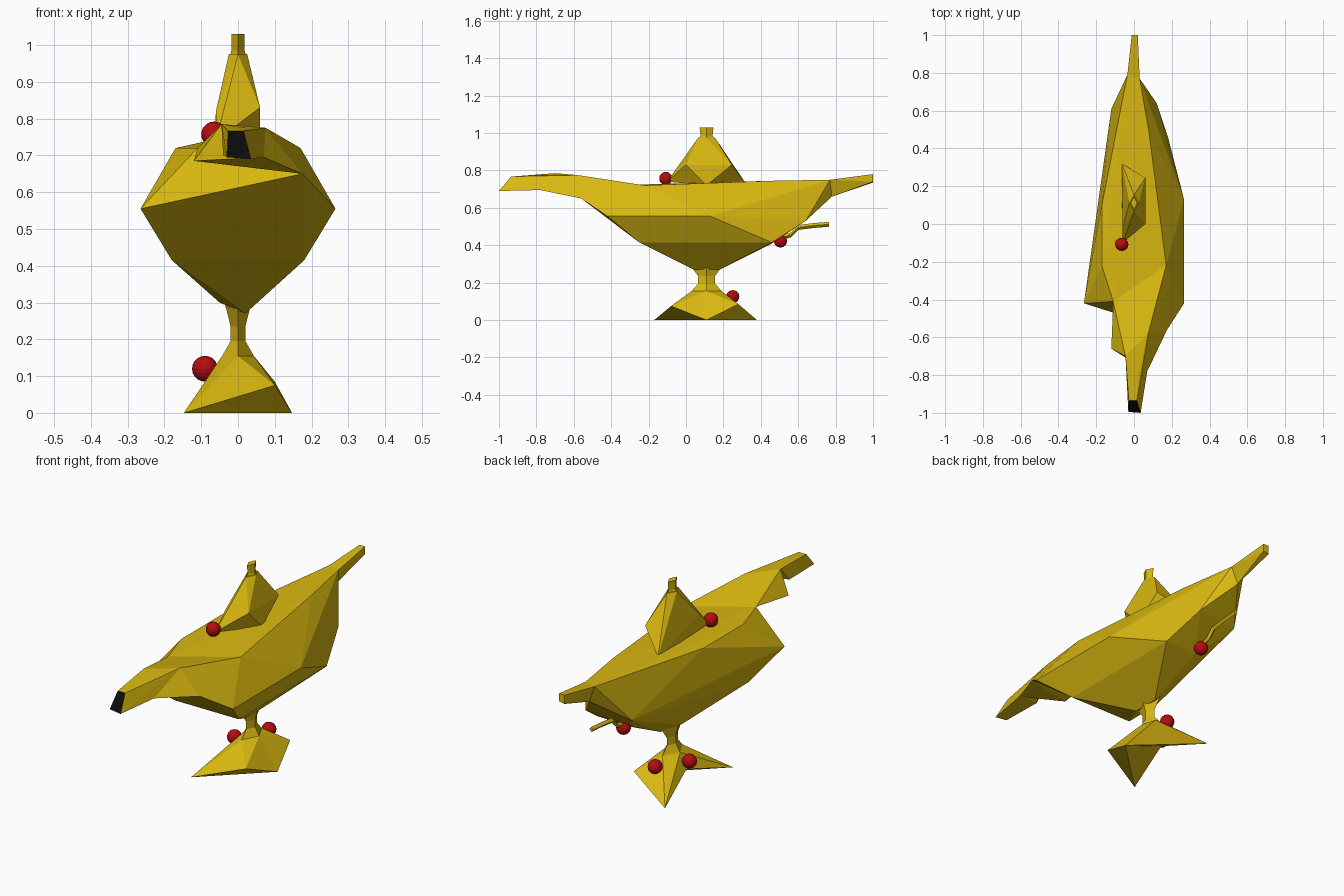
import bpy, bmesh, math
from mathutils import Vector

if "Cube" in bpy.data.objects:
    bpy.data.objects.remove(bpy.data.objects["Cube"])


def material(name, rgb):
    m = bpy.data.materials.new(name)
    m.diffuse_color = (*rgb, 1)
    m.use_nodes = True
    m.node_tree.nodes["Principled BSDF"].inputs["Base Color"].default_value = m.diffuse_color
    return m


gold = material("gold", (0.70, 0.48, 0.005))
red = material("red gem", (0.46, 0.004, 0.005))
black = material("black opening", (0.003, 0.003, 0.003))


def finish(name, bm, *mats):
    bmesh.ops.recalc_face_normals(bm, faces=bm.faces[:])
    me = bpy.data.meshes.new(name)
    bm.to_mesh(me)
    bm.free()
    for m in mats:
        me.materials.append(m)
    ob = bpy.data.objects.new(name, me)
    bpy.context.collection.objects.link(ob)
    return ob


def hull(name, points, *mats):
    """Faceted solid wrapped around a few corner points."""
    bm = bmesh.new()
    for p in points:
        bm.verts.new(p)
    res = bmesh.ops.convex_hull(bm, input=bm.verts[:])
    loose = {g for g in res["geom_interior"] + res["geom_unused"]
             if isinstance(g, bmesh.types.BMVert)}
    bmesh.ops.delete(bm, geom=list(loose), context='VERTS')
    return finish(name, bm, *(mats or (gold,)))


def diamond(z, rx, ry, y=0.11):
    return [(rx, y, z), (0, y + ry, z), (-rx, y, z), (0, y - ry, z)]


def loft(name, rings):
    """Skin a stack of rings with equal counts and close both ends."""
    bm = bmesh.new()
    vs = [[bm.verts.new(p) for p in r] for r in rings]
    n = len(vs[0])
    for a, b in zip(vs, vs[1:]):
        for i in range(n):
            j = (i + 1) % n
            bm.faces.new((a[i], a[j], b[j], b[i]))
    bm.faces.new(vs[0][::-1])
    bm.faces.new(vs[-1])
    return finish(name, bm, gold)


# Foot: two wedges meeting at a notch on the left side
collar = diamond(0.155, 0.043, 0.08)
notch, corner = (-0.08, 0.11, 0.08), (0.147, 0.11, 0)
hull("foot_front", collar + [notch, corner, (-0.147, -0.17, 0), (0.1, -0.08, 0.075)])
hull("foot_back", collar + [notch, corner, (-0.147, 0.38, 0), (0.1, 0.28, 0.085)])

# Stem
loft("stem", [collar, diamond(0.195, 0.02, 0.045), diamond(0.235, 0.02, 0.045),
              diamond(0.275, 0.03, 0.075), diamond(0.31, 0.04, 0.1)])

# Bowl
shoulder_l, shoulder_r = (-0.17, -0.22, 0.72), (0.17, -0.22, 0.72)
throat_l, throat_r = (-0.11, -0.41, 0.72), (0.175, -0.56, 0.65)
tail_r, tail_l = (0.03, 0.77, 0.75), (-0.035, 0.79, 0.75)
tail_low = (0, 0.78, 0.66)
hull("bowl", [
    shoulder_l, shoulder_r, throat_l, throat_r, tail_r, tail_l, tail_low,
    (-0.17, 0.10, 0.72), (0.08, 0.48, 0.745),
    (-0.265, -0.42, 0.555), (0.265, -0.42, 0.555), (0.265, 0.13, 0.555),
    (0.12, 0.64, 0.53), (-0.12, 0.61, 0.53),
    (-0.18, -0.25, 0.415), (0.18, -0.25, 0.415), (0.18, 0.46, 0.415), (0, 0.46, 0.41),
    (-0.05, 0.11, 0.30), (0.02, 0.04, 0.27), (0.02, 0.18, 0.27)])

# Tail point
hull("tail", [tail_r, tail_l, tail_low, (0.02, 1, 0.74), (-0.012, 1, 0.735),
              (0.02, 1, 0.78), (-0.012, 1, 0.78)])

# Spout: wide root, then narrow nozzle with a black mouth
ridge_r, ridge_l, keel = (0.075, -0.58, 0.775), (-0.045, -0.70, 0.785), (0.07, -0.78, 0.695)
hull("spout_root", [throat_l, shoulder_r, throat_r, ridge_r, ridge_l, keel,
                    (-0.12, -0.66, 0.685)])
nozzle = hull("spout_nozzle", [
    ridge_r, ridge_l, keel, (0.02, -0.81, 0.775), (-0.04, -0.78, 0.70),
    (-0.027, -0.935, 0.767), (0.015, -0.935, 0.767),
    (0.035, -1, 0.69), (-0.03, -0.995, 0.695)], gold, black)
for f in nozzle.data.polygons:
    if f.center.y < -0.93 and f.normal.y < -0.6:
        f.material_index = 1

# Lid with pinched knob
hull("lid", [(-0.06, -0.10, 0.74), (-0.065, 0.32, 0.73), (0.06, 0.11, 0.72),
             (0.06, 0.0, 0.83), (0.06, 0.245, 0.83), (-0.06, -0.02, 0.82)]
     + diamond(0.975, 0.025, 0.045))
loft("lid_knob", [diamond(0.96, 0.024, 0.045), diamond(0.985, 0.018, 0.032),
                  diamond(1.03, 0.018, 0.037)])

# Thin twig-like hook under the tail
path = [(0.47, 0.43), (0.56, 0.455), (0.60, 0.495), (0.68, 0.505), (0.765, 0.512)]
loft("rear_hook", [[(0.012, y, z), (0, y, z + 0.013), (-0.012, y, z), (0, y, z - 0.013)]
                   for y, z in path])

# Red gems
for i, p in enumerate([(-0.065, -0.108, 0.757), (0, 0.505, 0.423),
                       (0, 0.25, 0.125), (-0.09, 0.10, 0.12)]):
    bm = bmesh.new()
    bmesh.ops.create_uvsphere(bm, u_segments=16, v_segments=10, radius=0.035)
    bmesh.ops.translate(bm, verts=bm.verts[:], vec=Vector(p))
    finish(f"gem_{i + 1}", bm, red)
